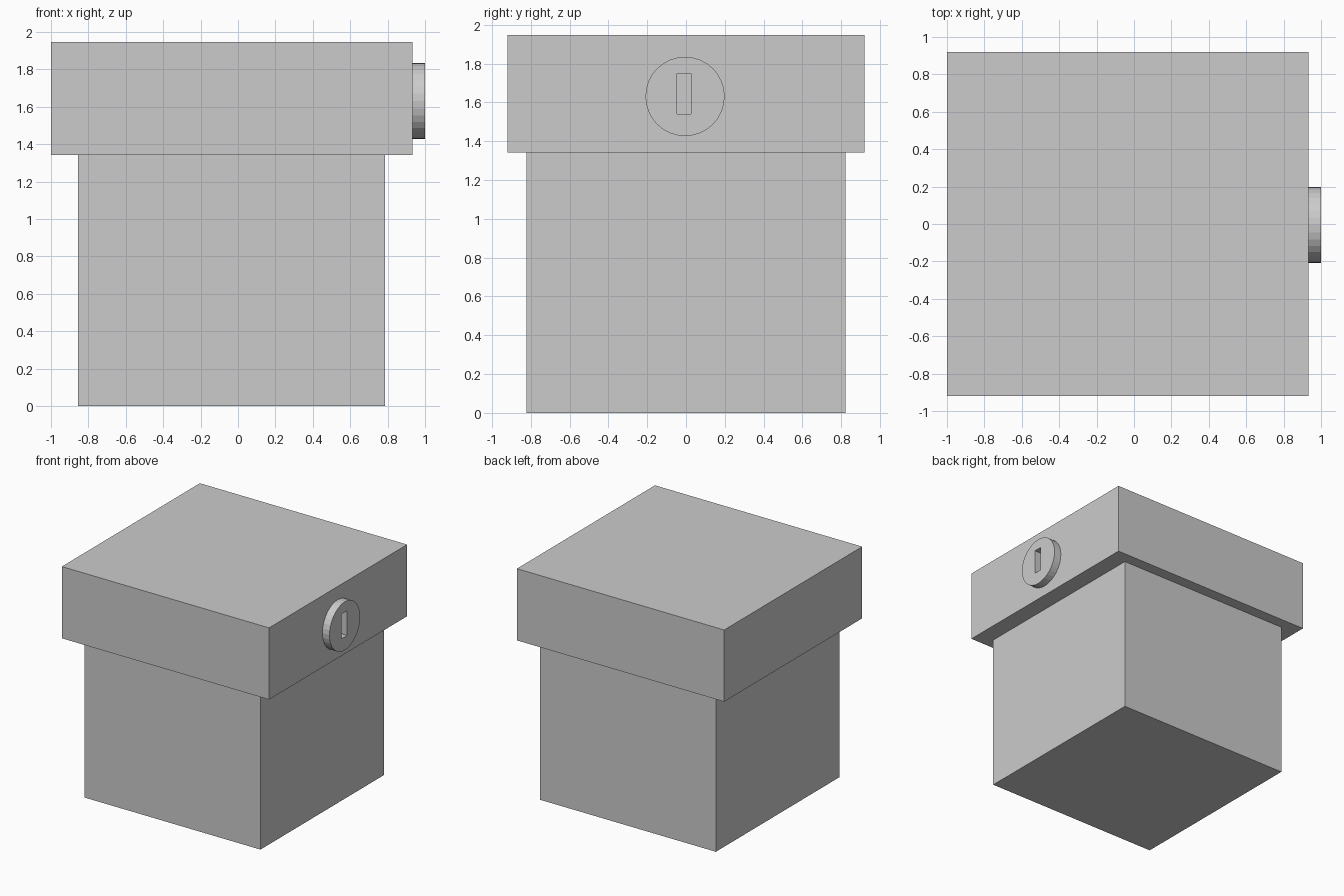
import bpy
from math import pi

if "Cube" in bpy.data.objects:
    bpy.data.objects.remove(bpy.data.objects["Cube"])


def box(name, x, y, z):
    """Axis-aligned box from (min, max) pairs."""
    bpy.ops.mesh.primitive_cube_add(size=1, location=[(a + b) / 2 for a, b in (x, y, z)])
    ob = bpy.context.object
    ob.name = name
    ob.scale = [b - a for a, b in (x, y, z)]
    bpy.ops.object.transform_apply(location=False, rotation=False, scale=True)
    return ob


LID_SIDE = 0.934

# Main container and overhanging lid
box("box_body", (-0.855, 0.786), (-0.823, 0.823), (0, 1.342))
box("lid", (-1, LID_SIDE), (-0.92, 0.92), (1.342, 1.947))

# Round lock plate on the right side of the lid
bpy.ops.mesh.primitive_cylinder_add(
    vertices=32, radius=0.204, depth=1 - LID_SIDE,
    location=((1 + LID_SIDE) / 2, -0.005, 1.631), rotation=(0, pi / 2, 0))
lock = bpy.context.object
lock.name = "lock_plate"

# Keyhole slot cut through the plate down to the lid
slot = box("keyhole_cutter", (0.9, 1.05), (-0.047, 0.025), (1.54, 1.748))
slot.hide_render = True
slot.display_type = 'WIRE'
cut = lock.modifiers.new("keyhole", 'BOOLEAN')
cut.operation = 'DIFFERENCE'
cut.solver = 'EXACT'
cut.object = slot

# Bake the cut so the helper can be removed
bpy.context.view_layer.objects.active = lock
bpy.ops.object.modifier_apply(modifier=cut.name)
bpy.data.objects.remove(slot)
